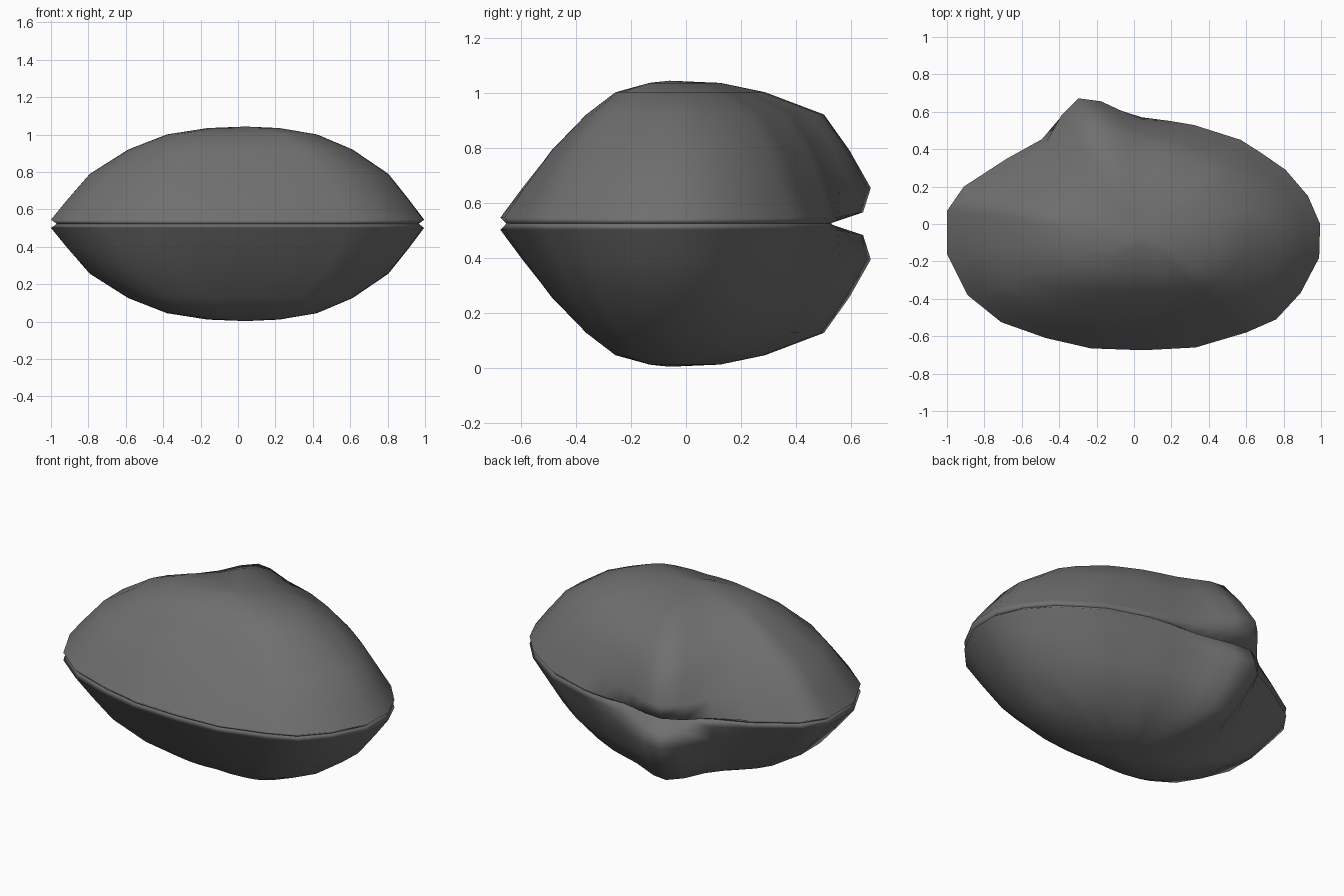
import bpy, bmesh, math

if "Cube" in bpy.data.objects:
    bpy.data.objects.remove(bpy.data.objects["Cube"])

MID = 0.523            # height of the seam between the two valves
CX, CY = 0.04, -0.06   # crown of each valve

# Outline seen from above, including the pointed beak at the back
OUTLINE = [(-1, .07), (-.91, .2), (-.68, .35), (-.5, .46), (-.4, .6), (-.3, .68),
           (-.18, .665), (-.07, .62), (.04, .58), (.18, .555), (.32, .53), (.57, .45),
           (.68, .38), (.81, .29), (.93, .15), (.995, 0), (.99, -.18), (.89, -.37),
           (.76, -.51), (.6, -.58), (.33, -.66), (.05, -.675), (-.23, -.665),
           (-.47, -.61), (-.71, -.525), (-.89, -.38), (-1, -.16)]

# Growth rings, crown to seam: height, reach toward sides, front and beak,
# then width of the beak's bulge to its left and right
RINGS = [(.512, .19, .08, .25, .45, .9), (.478, .40, .31, .47, .42, .9),
         (.397, .60, .48, .76, .36, .85), (.267, .80, .69, .885, .3, .7),
         (.130, .915, .87, .99, .25, .5), (.022, 1, 1, .95, .2, .28),
         (.0, .97, .965, .78, .2, .28)]

shell_grey = bpy.data.materials.new("shell_grey")
shell_grey.diffuse_color = (.16, .16, .16, 1)
shell_grey.use_nodes = True
shell_grey.node_tree.nodes["Principled BSDF"].inputs["Base Color"].default_value = shell_grey.diffuse_color


def valve(name, side):
    bm = bmesh.new()
    crown = bm.verts.new((CX, CY, MID + side * .52))
    rings = []
    for h, r_side, r_front, r_beak, w_left, w_right in RINGS:
        ring = []
        for x, y in OUTLINE:
            dx, dy = x - CX, y - CY
            front = max(0, -dy / math.hypot(dx, dy)) ** 2
            w = w_right if x > -.27 else w_left
            beak = math.exp(-((x + .27) / w) ** 2) if y > 0 else 0
            r = r_side + (r_front - r_side) * front
            r += (r_beak - r) * beak
            # the rim rises at the beak
            z = h + (.02 * beak if h == .022 else 0)
            ring.append(bm.verts.new((CX + dx * r, CY + dy * r, MID + side * z)))
        rings.append(ring)
    n = len(OUTLINE)
    for i in range(n):
        j = (i + 1) % n
        bm.faces.new((crown, rings[0][i], rings[0][j]))
        for a, b in zip(rings, rings[1:]):
            bm.faces.new((a[i], b[i], b[j], a[j]))
    bmesh.ops.recalc_face_normals(bm, faces=bm.faces)
    # open shells: make sure normals point away from the seam
    crown.normal_update()
    if crown.normal.z * side < 0:
        bmesh.ops.reverse_faces(bm, faces=bm.faces)
    for f in bm.faces:
        f.smooth = True
    me = bpy.data.meshes.new(name)
    bm.to_mesh(me)
    bm.free()
    me.materials.append(shell_grey)
    ob = bpy.data.objects.new(name, me)
    bpy.context.collection.objects.link(ob)
    # large faces lead the shading, so the thin lip blends in
    ob.modifiers.new("weighted", 'WEIGHTED_NORMAL').weight = 90


# Upper and lower halves of the clam shell
valve("upper_valve", 1)
valve("lower_valve", -1)
